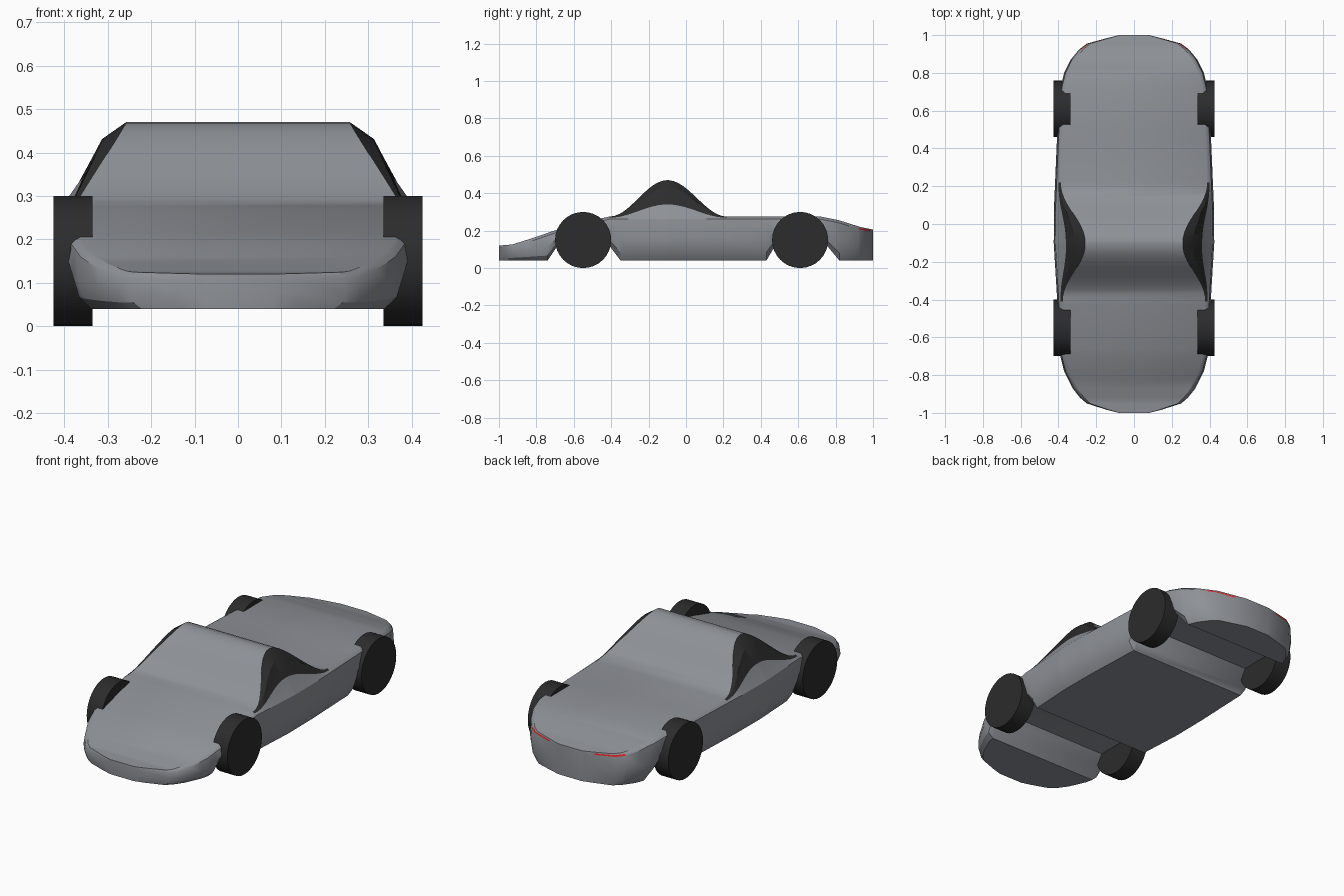
import bpy, bmesh, math
from mathutils import Matrix

old = bpy.data.objects.get("Cube")
if old:
    bpy.data.objects.remove(old, do_unlink=True)


def make_material(name, colour):
    m = bpy.data.materials.new(name)
    m.use_nodes = True
    m.diffuse_color = (*colour, 1)
    m.node_tree.nodes["Principled BSDF"].inputs["Base Color"].default_value = (*colour, 1)
    return m


paint = make_material("silver_grey_paint", (0.27, 0.285, 0.31))
black = make_material("near_black", (0.025, 0.025, 0.025))
red = make_material("red_light", (0.8, 0.02, 0.02))


def interp(keys, y):
    """Straight-line lookup in a list of (y, value) points."""
    for (a, va), (b, vb) in zip(keys, keys[1:]):
        if y <= b:
            return va + (vb - va) * (y - a) / (b - a)
    return keys[-1][1]


def finish(bm, name, mats, angle):
    bmesh.ops.recalc_face_normals(bm, faces=bm.faces[:])
    mesh = bpy.data.meshes.new(name)
    bm.to_mesh(mesh)
    bm.free()
    for m in mats:
        mesh.materials.append(m)
    ob = bpy.data.objects.new(name, mesh)
    bpy.context.collection.objects.link(ob)
    bpy.ops.object.select_all(action='DESELECT')
    ob.select_set(True)
    bpy.context.view_layer.objects.active = ob
    bpy.ops.object.shade_smooth_by_angle(angle=math.radians(angle))


# Body curves along the length: plan half-width, deck height, underside height
WIDTH = [(-1, .08), (-.985, .14), (-.95, .25), (-.92, .285), (-.87, .325), (-.78, .37),
         (-.69, .393), (-.43, .405), (-.1, .425), (.1, .423), (.45, .408), (.72, .39),
         (.8, .37), (.87, .335), (.925, .29), (.955, .25), (.985, .14), (1, .08)]
DECK = [(-1, .12), (-.93, .126), (-.82, .16), (-.69, .205), (-.55, .245), (-.41, .275),
        (.72, .275), (.82, .255), (.93, .22), (1, .206)]
FLOOR = [(-1, .04), (-.74, .04), (-.66, .16), (-.44, .16), (-.35, .04),
         (.43, .04), (.5, .16), (.72, .16), (.82, .04), (1, .04)]
CABIN_FRONT, CABIN_PEAK, CABIN_BACK = -.41, -.1, .22


def cabin(y):
    """Bell shape of the cabin: 0 at its ends, 1 at its peak."""
    span = CABIN_PEAK - CABIN_FRONT if y < CABIN_PEAK else CABIN_BACK - CABIN_PEAK
    u = min(abs(y - CABIN_PEAK) / span, 1)
    return .5 + .5 * math.cos(math.pi * u)


def half_section(y):
    w, top, floor, h = interp(WIDTH, y), interp(DECK, y), interp(FLOOR, y), cabin(y)
    k = w / .4
    rim = top - .014
    return [(w - .03 * k - .135 * h, top + .195 * h),          # roof edge
            (w - .022 * k - .088 * h, top - .004 + .16 * h),   # glass bend
            (w - .018 * k - .045 * h, top - .006 + .071 * h),  # glass sill
            (w - .008 * k, rim),                               # shoulder
            (w, floor + .55 * (rim - floor)),                  # widest line
            (w - .015 * k, floor + .2 * (rim - floor)),        # lower edge
            (w - .045 * k, floor)]                             # underside edge


# Car body: lofted sections, with window and tail light faces picked by place
stations = {y for keys in (WIDTH, DECK, FLOOR) for y, _ in keys}
steps = 24
stations |= {round(CABIN_FRONT + (CABIN_BACK - CABIN_FRONT) * i / steps, 4) for i in range(steps + 1)}
bm = bmesh.new()
rings = []
for y in sorted(stations):
    half = half_section(y)
    ring = half + [(-x, z) for x, z in reversed(half)]
    rings.append([bm.verts.new((x, y, z)) for x, z in ring])
n = len(rings[0])
for a, b in zip(rings, rings[1:]):
    mid = (a[0].co.y + b[0].co.y) / 2
    for j in range(n):
        i = (j + 1) % n
        face = bm.faces.new((a[j], a[i], b[i], b[j]))
        strip = min(j, n - 2 - j)
        if strip in (0, 1) and CABIN_FRONT < mid < CABIN_BACK:
            face.material_index = 1
        elif strip == 2 and .925 < mid < .985:
            face.material_index = 2
bm.faces.new(rings[0])
bm.faces.new(rings[-1])
finish(bm, "car_body", [paint, black, red], 28)

# Wheels: plain flat-sided discs
RADIUS, THICK = .15, .09
for end, y in (("front", -.55), ("rear", .61)):
    for side, sign in (("left", 1), ("right", -1)):
        bm = bmesh.new()
        place = Matrix.Translation((sign * .38, y, RADIUS)) @ Matrix.Rotation(math.pi / 2, 4, 'Y')
        bmesh.ops.create_cone(bm, cap_ends=True, segments=32, radius1=RADIUS,
                              radius2=RADIUS, depth=THICK, matrix=place)
        finish(bm, f"{end}_{side}_wheel", [black], 30)
